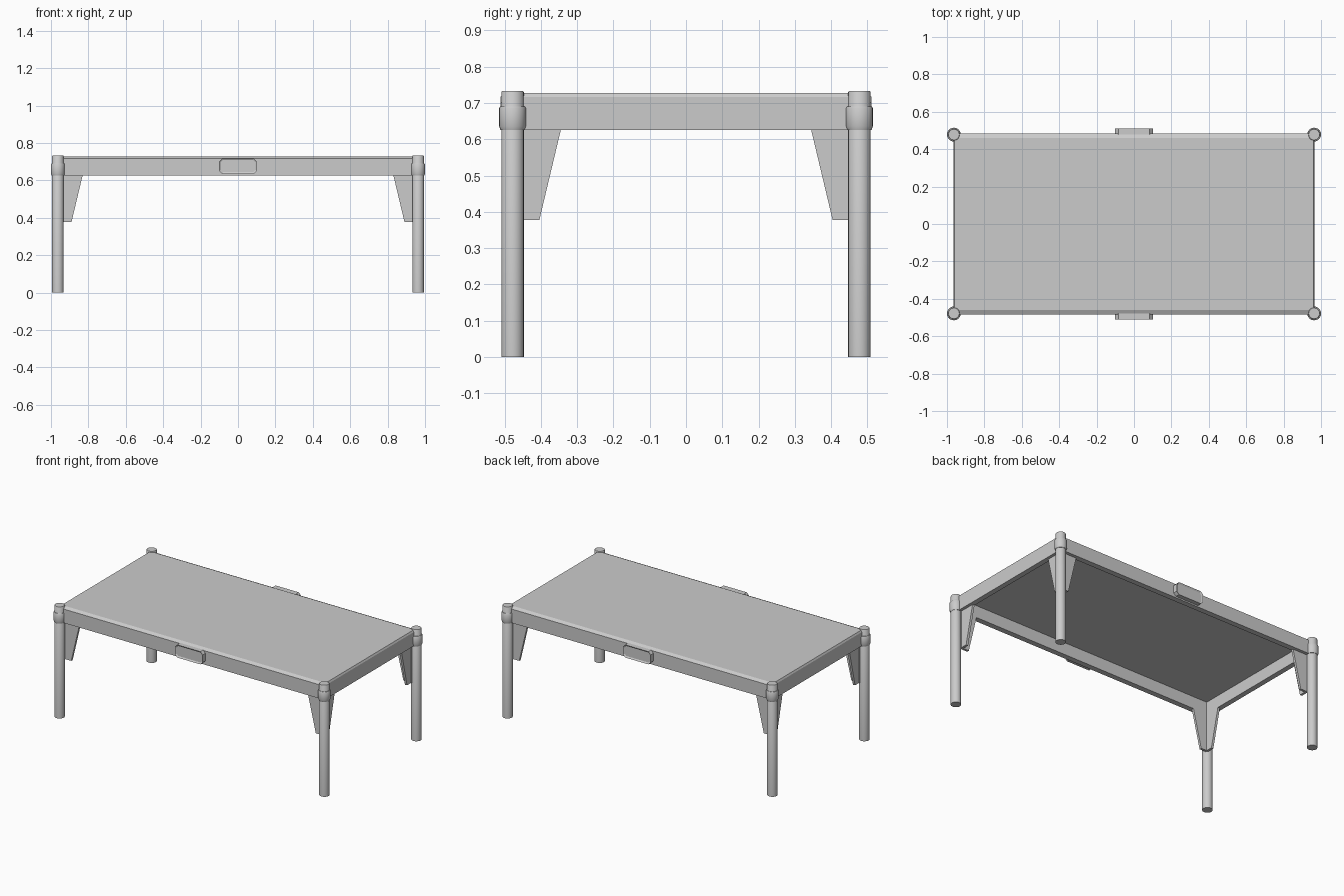
import bpy, bmesh, math
from mathutils import Matrix

if "Cube" in bpy.data.objects:
    bpy.data.objects.remove(bpy.data.objects["Cube"])

LX, LY = 0.963, 0.478           # leg centres
OX, OY = 0.966, 0.483           # outer apron faces
IX, IY = 0.932, 0.447           # inner apron faces


def finish(name, bm, smooth=False):
    bmesh.ops.recalc_face_normals(bm, faces=bm.faces)
    me = bpy.data.meshes.new(name)
    bm.to_mesh(me)
    bm.free()
    ob = bpy.data.objects.new(name, me)
    bpy.context.collection.objects.link(ob)
    if smooth:
        bpy.ops.object.select_all(action='DESELECT')
        ob.select_set(True)
        bpy.context.view_layer.objects.active = ob
        bpy.ops.object.shade_smooth_by_angle(angle=math.radians(35))
    return ob


def lathe(name, profile, x, y, sides=24):
    bm = bmesh.new()
    rings = [[bm.verts.new((x + r * math.cos(2 * math.pi * i / sides),
                            y + r * math.sin(2 * math.pi * i / sides), z))
              for i in range(sides)] for r, z in profile]
    for a, b in zip(rings, rings[1:]):
        for i in range(sides):
            j = (i + 1) % sides
            bm.faces.new((a[i], a[j], b[j], b[i]))
    bm.faces.new(rings[0])
    bm.faces.new(rings[-1])
    return finish(name, bm, True)


def prism(name, outline, depth):
    """Extrude a closed 3D outline along the depth vector."""
    bm = bmesh.new()
    f = bm.faces.new([bm.verts.new(p) for p in outline])
    new = bmesh.ops.extrude_face_region(bm, geom=[f])['geom']
    bmesh.ops.translate(bm, vec=depth,
                        verts=[v for v in new if isinstance(v, bmesh.types.BMVert)])
    return finish(name, bm)


# Table top with hollow apron: nested rectangles joined into one shell
bm = bmesh.new()
levels = [(IX, IY, 0.705), (IX, IY, 0.625), (OX, OY, 0.625),
          (OX, OY, 0.716), (OX - 0.006, OY - 0.022, 0.727)]
rects = [[bm.verts.new((sx * a, sy * b, z))
          for sx, sy in ((-1, -1), (1, -1), (1, 1), (-1, 1))] for a, b, z in levels]
for a, b in zip(rects, rects[1:]):
    for i in range(4):
        j = (i + 1) % 4
        bm.faces.new((a[i], a[j], b[j], b[i]))
bm.faces.new(rects[0])
bm.faces.new(rects[-1])
finish("table_top", bm)

for sx, xn in ((-1, "left"), (1, "right")):
    for sy, yn in ((-1, "front"), (1, "back")):
        tag = f"{yn}_{xn}"
        # Round leg and the thicker collar at the apron
        lathe(f"{tag}_leg", [(0.031, 0), (0.031, 0.73), (0.029, 0.733)],
              sx * LX, sy * LY)
        lathe(f"{tag}_collar", [(0.033, 0.625), (0.037, 0.636), (0.037, 0.686),
                                (0.034, 0.691)], sx * LX, sy * LY)
        # Tapered corner braces below the apron, along x and along y
        prism(f"{tag}_long_brace",
              [(sx * 0.95, sy * IY, 0.63), (sx * 0.83, sy * IY, 0.63),
               (sx * 0.89, sy * IY, 0.378), (sx * 0.95, sy * IY, 0.378)],
              (0, sy * 0.015, 0))
        prism(f"{tag}_short_brace",
              [(sx * IX, sy * 0.462, 0.63), (sx * IX, sy * 0.344, 0.63),
               (sx * IX, sy * 0.404, 0.378), (sx * IX, sy * 0.462, 0.378)],
              (sx * 0.015, 0, 0))

# Grip plates with clipped corners and a shallow dish, front and back
for sy, yn in ((-1, "front"), (1, "back")):
    bm = bmesh.new()
    w, h, c = 0.101, 0.042, 0.017
    pts = [(w, h - c), (w - c, h), (c - w, h), (-w, h - c),
           (-w, c - h), (c - w, -h), (w - c, -h), (w, c - h)]
    f = bm.faces.new([bm.verts.new((x, sy * 0.475, 0.676 + z)) for x, z in pts])
    new = bmesh.ops.extrude_face_region(bm, geom=[f])['geom']
    bmesh.ops.translate(bm, vec=(0, sy * 0.036, 0),
                        verts=[v for v in new if isinstance(v, bmesh.types.BMVert)])
    bmesh.ops.recalc_face_normals(bm, faces=bm.faces)
    outer = max(bm.faces, key=lambda q: sy * q.calc_center_median().y)
    bmesh.ops.inset_region(bm, faces=[outer], thickness=0.010, depth=-0.006)
    finish(f"{yn}_grip", bm)
